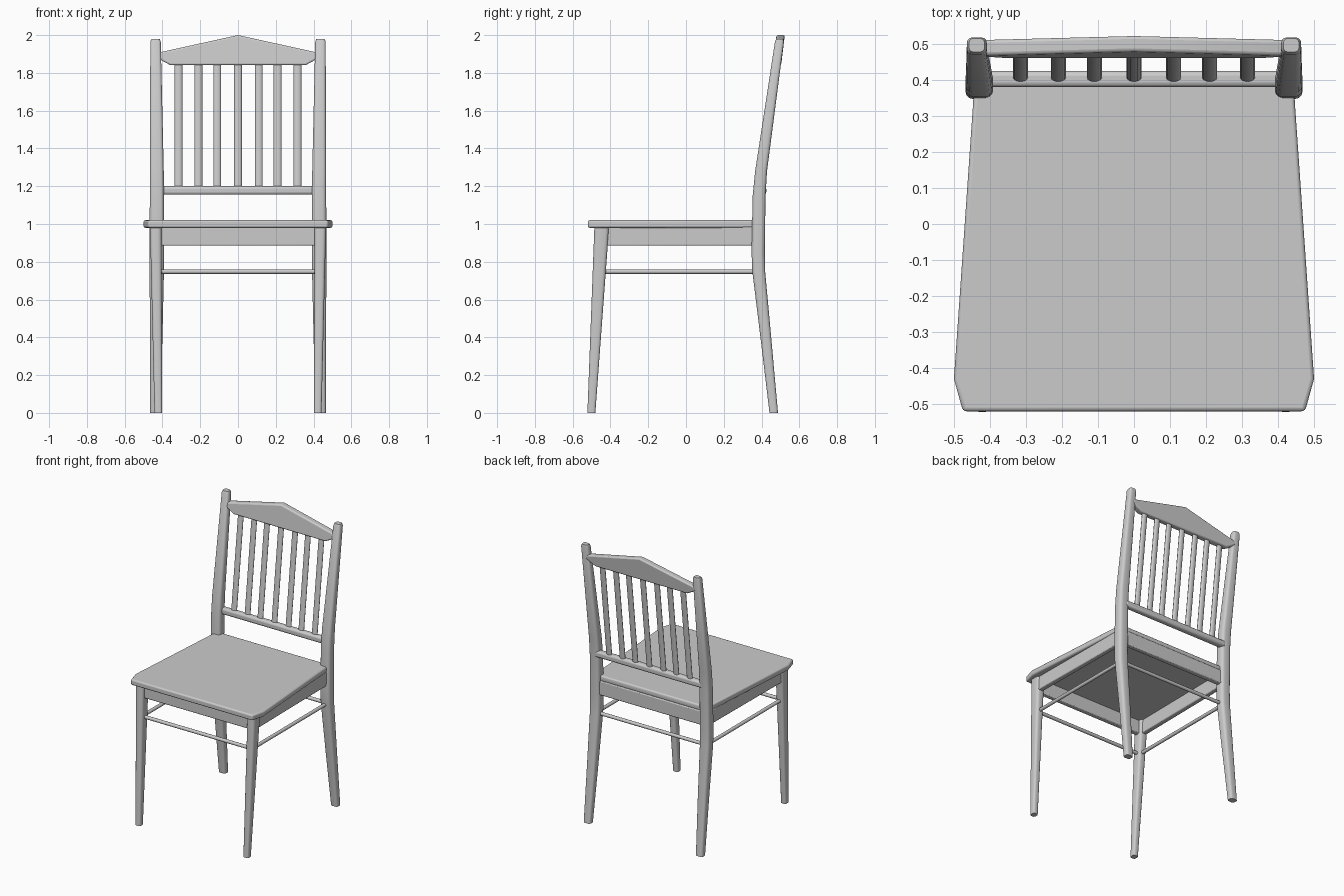
import bpy, bmesh, math
from mathutils import Vector

if "Cube" in bpy.data.objects:
    bpy.data.objects.remove(bpy.data.objects["Cube"])


def finish(name, bm, mirror=False, bevel=0.0, segments=3, angle=35):
    bmesh.ops.recalc_face_normals(bm, faces=bm.faces)
    mesh = bpy.data.meshes.new(name)
    bm.to_mesh(mesh)
    bm.free()
    ob = bpy.data.objects.new(name, mesh)
    bpy.context.collection.objects.link(ob)
    bpy.ops.object.select_all(action='DESELECT')
    bpy.context.view_layer.objects.active = ob
    ob.select_set(True)
    if bevel:
        b = ob.modifiers.new("Bevel", 'BEVEL')
        b.width, b.segments = bevel, segments
    if mirror:
        ob.modifiers.new("Mirror", 'MIRROR').use_mirror_merge = False
    bpy.ops.object.shade_smooth_by_angle(angle=math.radians(angle))
    return ob


def loft(bm, rings):
    """Skin a list of equal-length point rings and cap both ends."""
    rows = [[bm.verts.new(p) for p in r] for r in rings]
    n = len(rows[0])
    for a, b in zip(rows, rows[1:]):
        for i in range(n):
            bm.faces.new((a[i], a[(i + 1) % n], b[(i + 1) % n], b[i]))
    bm.faces.new(rows[0][::-1])
    bm.faces.new(rows[-1])


def rounded_rect(z, x0, x1, y0, y1, roundness=0.3):
    r = min(x1 - x0, y1 - y0) * roundness
    pts = []
    for k, (cx, cy) in enumerate([(x1 - r, y1 - r), (x0 + r, y1 - r), (x0 + r, y0 + r), (x1 - r, y0 + r)]):
        for j in range(4):
            a = math.radians(90 * k + 30 * j)
            pts.append((cx + r * math.cos(a), cy + r * math.sin(a), z))
    return pts


def leg(name, sections):
    bm = bmesh.new()
    loft(bm, [rounded_rect(*s) for s in sections])
    return finish(name, bm, mirror=True)


def prism(name, outline, z0, z1, **kw):
    """Upright prism from an xy outline."""
    bm = bmesh.new()
    loft(bm, [[(x, y, z) for x, y in outline] for z in (z0, z1)])
    return finish(name, bm, **kw)


def rod(name, p, q, rx, ry, sides=12, mirror=False):
    """Elliptical rod between two points."""
    p, q = Vector(p), Vector(q)
    d = (q - p).normalized()
    ref = Vector((1, 0, 0)) if abs(d.z) > 0.5 else Vector((0, 0, 1))
    v = d.cross(ref).normalized()
    u = v.cross(d)
    bm = bmesh.new()
    angles = [2 * math.pi * i / sides for i in range(sides)]
    loft(bm, [[c + u * rx * math.cos(a) + v * ry * math.sin(a) for a in angles] for c in (p, q)])
    return finish(name, bm, mirror=mirror, angle=50)


# Seat: trapezoid with clipped front corners
prism("seat", [(-0.475, -0.52), (0.475, -0.52), (0.5, -0.43), (0.444, 0.375), (0.41, 0.395),
               (-0.41, 0.395), (-0.444, 0.375), (-0.5, -0.43)], 0.98, 1.02, bevel=0.01)

# Legs: tapered front pair, and bent rear posts running up to the back
leg("front_leg", [(0, 0.402, 0.442, -0.522, -0.48),
                  (0.985, 0.405, 0.466, -0.485, -0.407)])
leg("rear_post", [(0, 0.412, 0.465, 0.442, 0.487),
                  (0.4, 0.40, 0.466, 0.394, 0.451),
                  (0.75, 0.392, 0.468, 0.351, 0.419),
                  (0.85, 0.391, 0.468, 0.347, 0.417),
                  (1.15, 0.391, 0.467, 0.353, 0.421),
                  (1.28, 0.393, 0.467, 0.366, 0.429),
                  (1.965, 0.409, 0.464, 0.471, 0.518),
                  (1.98, 0.415, 0.458, 0.478, 0.515)])

# Apron boards under the seat
for name, y in (("front_apron", -0.45), ("rear_apron", 0.385)):
    prism(name, [(-0.43, y - 0.018), (0.43, y - 0.018), (0.43, y + 0.018), (-0.43, y + 0.018)],
          0.885, 0.985, bevel=0.006, segments=2)
prism("side_apron", [(0.418, -0.44), (0.454, -0.44), (0.446, 0.38), (0.41, 0.38)],
      0.885, 0.985, mirror=True, bevel=0.006, segments=2)

# Stretchers
rod("front_stretcher", (-0.425, -0.456, 0.748), (0.425, -0.456, 0.748), 0.012, 0.012)
rod("rear_stretcher", (-0.425, 0.385, 0.748), (0.425, 0.385, 0.748), 0.012, 0.012)
rod("side_stretcher", (0.43, -0.45, 0.748), (0.43, 0.38, 0.748), 0.012, 0.012, mirror=True)

# Lower back rail
prism("lower_back_rail", [(-0.42, 0.38), (0.42, 0.38), (0.42, 0.425), (-0.42, 0.425)],
      1.155, 1.2, bevel=0.014)

# Back slats
for x in (-0.315, -0.21, -0.11, 0, 0.11, 0.21, 0.315):
    rod("back_slat", (x, 0.405, 1.18), (x, 0.484, 1.86), 0.021, 0.012)

# Crest rail: low gable profile, tilted with the posts
profile = [(-0.43, 1.88), (-0.36, 1.842), (0.36, 1.842), (0.43, 1.88),
           (0.43, 1.904), (0.40, 1.912), (0, 2.0), (-0.40, 1.912), (-0.43, 1.904)]
bm = bmesh.new()
loft(bm, [[(x, 0.482 + 0.12 * (z - 1.842) + o, z) for x, z in profile] for o in (-0.022, 0.022)])
finish("crest_rail", bm, bevel=0.009)
